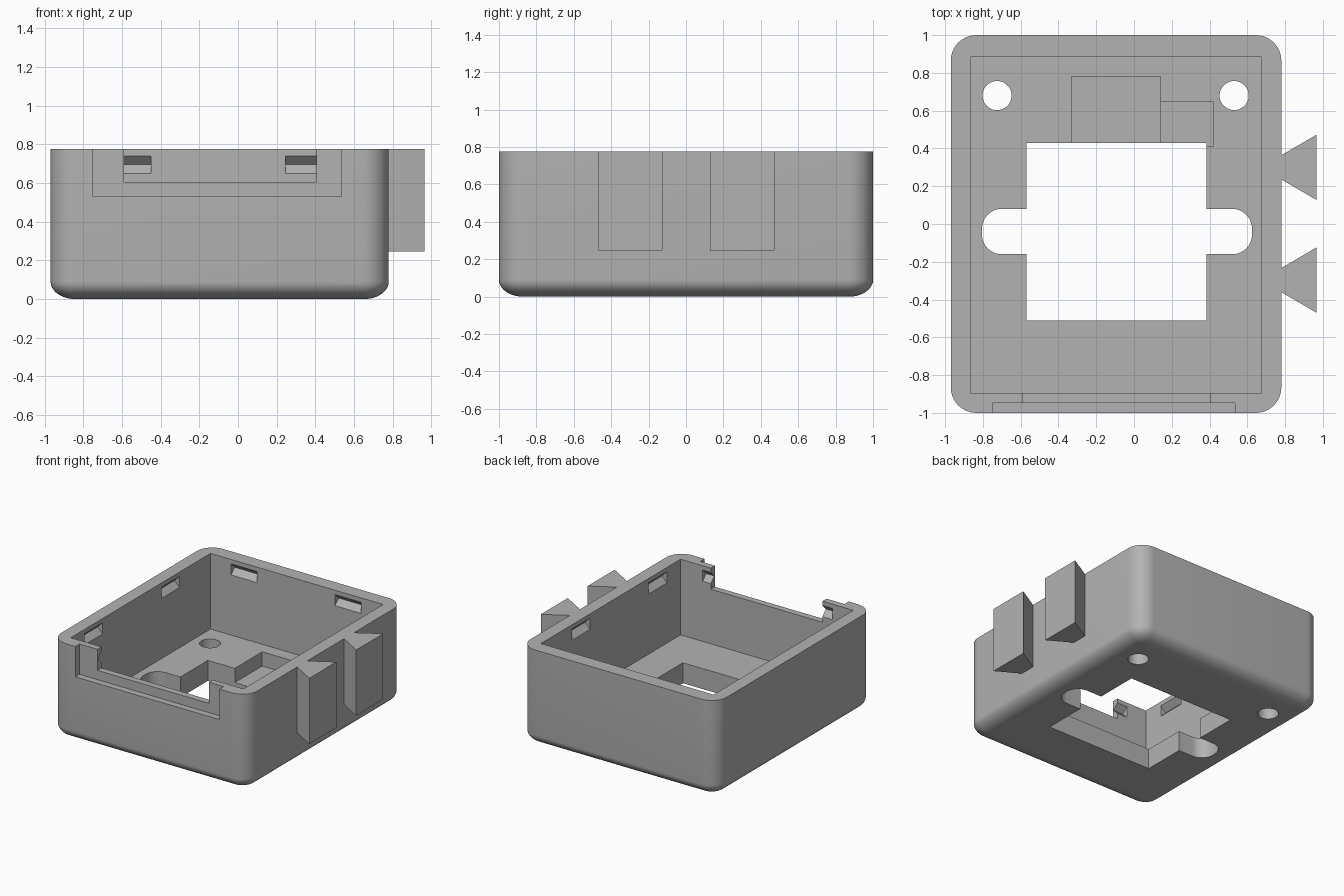
import bpy
import bmesh
from math import pi, sin, cos
from mathutils import Matrix

cube = bpy.data.objects.get("Cube")
if cube:
    bpy.data.objects.remove(cube, do_unlink=True)

grey = bpy.data.materials.new("light_grey")
grey.use_nodes = True
GREY = (0.45, 0.45, 0.45, 1)
grey.diffuse_color = GREY
grey.node_tree.nodes["Principled BSDF"].inputs["Base Color"].default_value = GREY

TOP, FLOOR = 0.775, 0.165
OUTER = (-0.97, 0.78, -1.0, 1.0)
INNER = (-0.865, 0.675, -0.895, 0.885)


def loft(name, rings):
    """Skin a stack of equal rings of points and cap both ends."""
    bm = bmesh.new()
    loops = [[bm.verts.new(p) for p in ring] for ring in rings]
    n = len(loops[0])
    for a, b in zip(loops, loops[1:]):
        for i in range(n):
            j = (i + 1) % n
            bm.faces.new((a[i], a[j], b[j], b[i]))
    bm.faces.new(loops[0][::-1])
    bm.faces.new(loops[-1])
    bmesh.ops.recalc_face_normals(bm, faces=bm.faces)
    mesh = bpy.data.meshes.new(name)
    bm.to_mesh(mesh)
    bm.free()
    mesh.materials.append(grey)
    obj = bpy.data.objects.new(name, mesh)
    bpy.context.collection.objects.link(obj)
    return obj


def prism(name, outline, z0, z1):
    return loft(name, [[(x, y, z) for x, y in outline] for z in (z0, z1)])


def rect(x0, x1, y0, y1):
    return [(x0, y0), (x1, y0), (x1, y1), (x0, y1)]


def rounded(x0, x1, y0, y1, r, steps=10):
    pts = []
    centres = rect(x0 + r, x1 - r, y0 + r, y1 - r)
    for k, (cx, cy) in enumerate(centres):
        for i in range(steps + 1):
            a = pi + (k + i / steps) * pi / 2
            pts.append((cx + r * cos(a), cy + r * sin(a)))
    return pts


def circle(cx, cy, r, n=40):
    return [(cx + r * cos(2 * pi * i / n), cy + r * sin(2 * pi * i / n)) for i in range(n)]


def activate(obj):
    bpy.ops.object.select_all(action='DESELECT')
    obj.select_set(True)
    bpy.context.view_layer.objects.active = obj


def cut(target, cutter):
    cutter.hide_render = True
    activate(target)
    mod = target.modifiers.new("cut", 'BOOLEAN')
    mod.operation = 'DIFFERENCE'
    mod.solver = 'EXACT'
    mod.object = cutter
    bpy.ops.object.modifier_apply(modifier=mod.name)
    bpy.data.objects.remove(cutter, do_unlink=True)


# Outer shell with rounded corners and a softened bottom edge
rings = []
x0, x1, y0, y1 = OUTER
for i in range(11):
    a = i / 10 * pi / 2
    inset, z = 0.125 * (1 - sin(a)), 0.09 * (1 - cos(a))
    outline = rounded(x0 + inset, x1 - inset, y0 + inset, y1 - inset, 0.135 - inset)
    rings.append([(x, y, z) for x, y in outline])
rings.append([(x, y, TOP) for x, y in outline])
case = loft("case_body", rings)

# Cavity, floor window with rounded side slots, and floor recesses
cut(case, prism("cavity", rect(*INNER), FLOOR, 1))
cut(case, prism("window", rect(-0.57, 0.385, -0.51, 0.43), -0.1, 0.4))
cut(case, prism("side_slot", rounded(-0.805, 0.625, -0.16, 0.08, 0.105), -0.1, 0.4))
cut(case, prism("deep_recess", rect(-0.33, 0.14, 0.3, 0.78), 0.05, 0.4))
cut(case, prism("shallow_recess", rect(0.1, 0.42, 0.41, 0.645), 0.09, 0.4))

# Screw holes
for x in (-0.725, 0.53):
    cut(case, prism("screw_hole", circle(x, 0.68, 0.077), -0.1, 0.4))

# Front notch with a shallow outer step
cut(case, prism("notch", rect(-0.59, 0.405, -1.1, -0.8), 0.605, 1))
cut(case, prism("notch_step", rect(-0.75, 0.535, -1.1, -0.947), 0.53, 1))

# V-shaped snap pockets around the inside walls
POCKET = [(-0.03, 0.65), (0, 0.65), (0.045, 0.695), (0, 0.74), (-0.03, 0.74)]


def pocket(x, y, turn):
    cutter = loft("snap_pocket", [[(s, d, z) for d, z in POCKET] for s in (-0.116, 0.116)])
    cutter.data.transform(Matrix.Translation((x, y, 0)) @ Matrix.Rotation(turn, 4, 'Z'))
    cut(case, cutter)


for x in (-0.565, 0.362):
    pocket(x, INNER[3], 0)
    pocket(x, INNER[2], pi)
for y in (0.375, -0.605):
    pocket(INNER[0], y, pi / 2)
    pocket(INNER[1], y, -pi / 2)

activate(case)
bpy.ops.object.shade_smooth_by_angle(angle=pi / 6)

# Dovetail rails on the side wall
for name, y in (("rear_dovetail", 0.3), ("front_dovetail", -0.297)):
    outline = [(0.76, y - 0.064), (0.78, y - 0.064), (0.965, y - 0.172),
               (0.965, y + 0.172), (0.78, y + 0.064), (0.76, y + 0.064)]
    prism(name, outline, 0.245, TOP)
